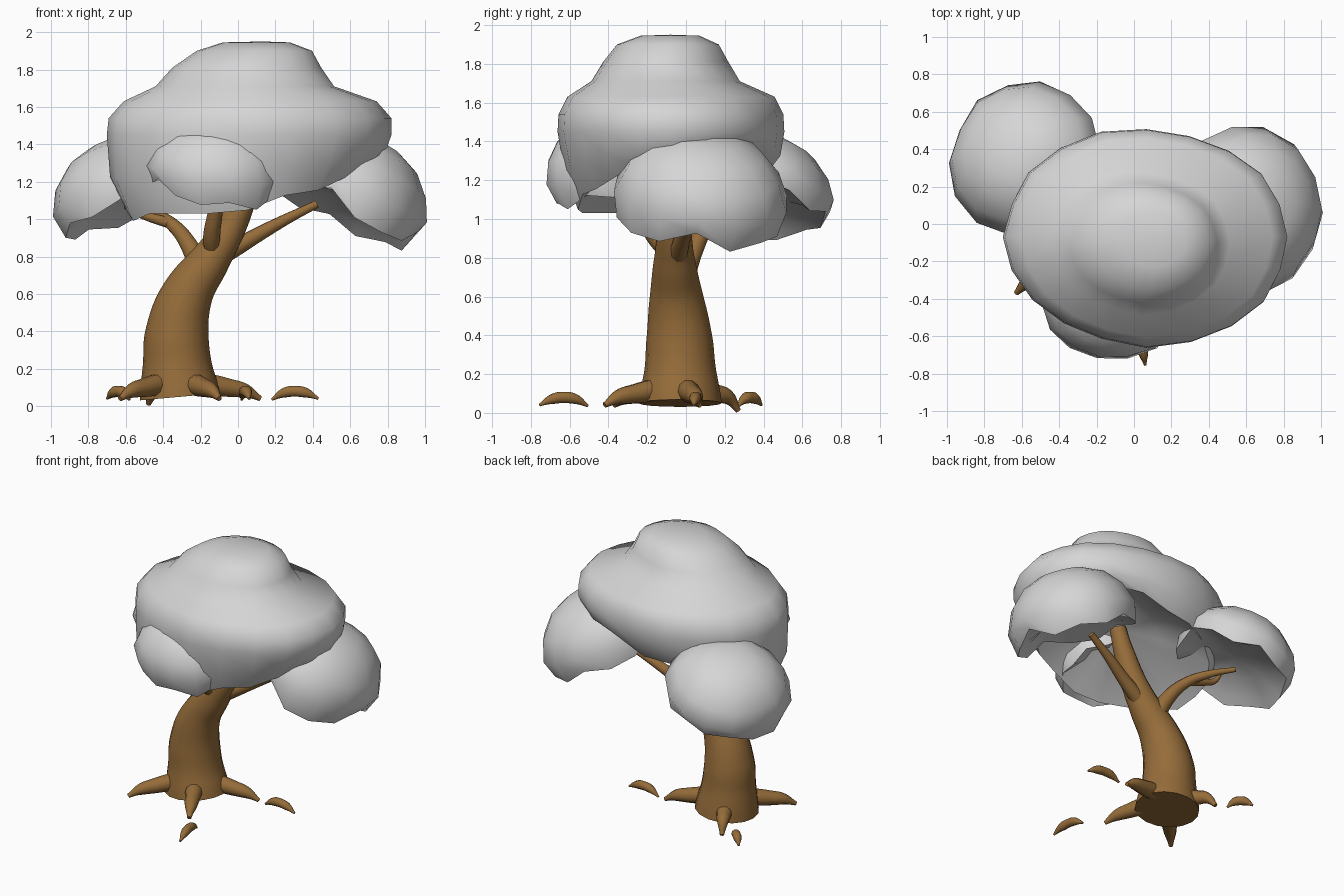
import bpy, bmesh, math, random
from mathutils import Vector

if "Cube" in bpy.data.objects:
    bpy.data.objects.remove(bpy.data.objects["Cube"])

random.seed(4)

def material(name, rgb):
    m = bpy.data.materials.new(name)
    m.diffuse_color = (*rgb, 1)
    m.use_nodes = True
    m.node_tree.nodes["Principled BSDF"].inputs["Base Color"].default_value = m.diffuse_color
    return m

bark = material("brown_bark", (0.30, 0.15, 0.042))
leaf = material("pale_grey_leaves", (0.67, 0.67, 0.67))

def finish(ob, mat, angle):
    ob.data.materials.clear()
    ob.data.materials.append(mat)
    bpy.ops.object.select_all(action='DESELECT')
    ob.select_set(True)
    bpy.context.view_layer.objects.active = ob
    bpy.ops.object.shade_smooth_by_angle(angle=math.radians(angle))

def limb(name, pts, res=3):
    """Tapered round limb through points (x, y, z, radius)."""
    cu = bpy.data.curves.new(name, 'CURVE')
    cu.dimensions = '3D'
    cu.bevel_depth, cu.bevel_resolution, cu.use_fill_caps = 1, res, True
    sp = cu.splines.new('BEZIER')
    sp.resolution_u = 6
    sp.radius_interpolation = 'CARDINAL'
    sp.bezier_points.add(len(pts) - 1)
    for bp, p in zip(sp.bezier_points, pts):
        bp.co, bp.radius = p[:3], p[3]
        bp.handle_left_type = bp.handle_right_type = 'AUTO'
    ob = bpy.data.objects.new(name, cu)
    bpy.context.collection.objects.link(ob)
    bpy.ops.object.select_all(action='DESELECT')
    ob.select_set(True)
    bpy.context.view_layer.objects.active = ob
    bpy.ops.object.convert(target='MESH')
    finish(bpy.context.object, bark, 50)

def loft(name, rings, top, bottom):
    """Skin closed rings of points from a top point to a bottom point."""
    bm = bmesh.new()
    vr = [[bm.verts.new(p) for p in r] for r in rings]
    n = len(vr[0])
    for a, b in zip(vr, vr[1:]):
        for i in range(n):
            j = (i + 1) % n
            bm.faces.new((a[i], b[i], b[j], a[j]))
    for point, ring in ((top, vr[0]), (bottom, vr[-1])):
        v = bm.verts.new(point)
        for i in range(n):
            bm.faces.new((v, ring[i], ring[(i + 1) % n]))
    bmesh.ops.recalc_face_normals(bm, faces=bm.faces)
    me = bpy.data.meshes.new(name)
    bm.to_mesh(me)
    bm.free()
    ob = bpy.data.objects.new(name, me)
    bpy.context.collection.objects.link(ob)
    finish(ob, leaf, 55)

def clump(name, c, normal, rx, ry, h, n=14):
    """Tilted leaf dome with a ragged rim and a shallow hollow underside."""
    c, w = Vector(c), Vector(normal).normalized()
    v = w.cross(Vector((1, 0, 0))).normalized()
    u = v.cross(w)
    wob = [random.uniform(0.96, 1.04) for _ in range(n)]
    jag = [random.uniform(-0.08, 0.04) for _ in range(n)]
    rings = []
    for s, z, j in ((.35, .96, 0), (.64, .82, 0), (.87, .56, 0), (1, .25, .3),
                    (.93, 0, 1), (.78, .06, .7), (.45, .14, 0)):
        rings.append([c + u * (rx * s * wob[i] * math.cos(math.tau * i / n))
                      + v * (ry * s * wob[i] * math.sin(math.tau * i / n))
                      + w * (h * z + jag[i] * j) for i in range(n)])
    loft(name, rings, c + w * h, c + w * h * .18)

# Trunk with a leaning S bend
limb("trunk", [(-.31, -.03, .05, .215), (-.325, -.03, .22, .185), (-.325, -.035, .4, .168),
               (-.27, -.05, .6, .138), (-.15, -.06, .78, .108), (-.06, -.06, .92, .088),
               (.03, -.06, 1.12, .07), (.09, -.06, 1.3, .055)], 6)

# Branches
limb("left_branch", [(-.19, -.02, .68, .06), (-.25, .04, .84, .05), (-.35, .12, .97, .036),
                     (-.46, .22, 1.03, .027), (-.6, .33, 1.07, .017)])
limb("left_twig", [(-.37, .13, .98, .03), (-.5, .14, 1.02, .024), (-.57, .15, 1.05, .02),
                   (-.6, .17, 1.1, .014)])
limb("right_branch", [(-.06, -.04, .82, .05), (.06, -.02, .89, .043), (.23, .02, .985, .032),
                      (.42, .06, 1.08, .022)])
limb("front_branch", [(-.14, -.1, .83, .045), (-.14, -.17, .92, .045), (-.12, -.24, 1.05, .038),
                      (-.11, -.31, 1.2, .025)])

# Roots fanning out from the trunk
tips = [(-.63, -.37, .04), (-.1, -.42, .04), (.12, .07, .04), (-.48, .27, .012)]
for k, (x, y, z) in enumerate(tips):
    at = lambda t: (-.31 + (x + .31) * t, -.03 + (y + .03) * t)
    limb(f"root_{k + 1}", [(*at(.3), .12, .06), (*at(.58), .1, .052),
                           (*at(.82), .08, .038), (*at(1), z, .014)])

# Loose root loops that surface further out
for k, (x, y, dx, dy) in enumerate([(.04, -.63, .02, -.125), (.305, .05, .125, -.01),
                                    (-.64, .33, -.06, .06)]):
    limb(f"root_loop_{k + 1}", [(x - dx, y - dy, .035, .007), (x - dx * .5, y - dy * .5, .07, .026),
                                (x, y, .08, .03), (x + dx * .5, y + dy * .5, .07, .026),
                                (x + dx, y + dy, .04, .007)])

# Main crown: stepped dome, each ring is (centre x, centre y, half x, half y, z)
N = 20
profile = [(.1, -.08, .18, .15, 1.945), (.09, -.09, .31, .26, 1.9), (.05, -.1, .4, .32, 1.81),
           (.04, -.1, .48, .38, 1.71), (.07, -.07, .68, .53, 1.63), (.07, -.07, .76, .575, 1.54),
           (.065, -.07, .765, .58, 1.45)]
wob = [random.uniform(.975, 1.025) for _ in range(N)]
jag = [random.uniform(-.03, .03) for _ in range(N)]
ang = [math.tau * i / N for i in range(N)]
rings = [[(cx + rx * w * math.cos(a), cy + ry * w * math.sin(a), z) for a, w in zip(ang, wob)]
         for cx, cy, rx, ry, z in profile]
# Lower edge dips to the front left, then the underside rises inside
for s, t, lift in ((.96, .5, 0), (.84, 1, 0), (.68, .9, .03), (.36, .6, .02)):
    rings.append([(.05 + .765 * s * math.cos(a), -.07 + .58 * s * math.sin(a),
                   1.42 + t * (-.26 + .12 * math.cos(a) + .1 * math.sin(a) + j) + lift)
                  for a, j in zip(ang, jag)])
loft("main_crown", rings, (.13, -.08, 1.95), (.05, -.07, 1.3))

# Side leaf clumps
clump("right_clump", (.57, .07, 1.05), (.4, .12, .9), .43, .46, .41)
clump("back_left_clump", (-.56, .34, 1.07), (-.3, .22, .92), .42, .42, .37)
clump("front_clump", (-.12, -.4, 1.2), (.05, -.27, .95), .38, .33, .32)
